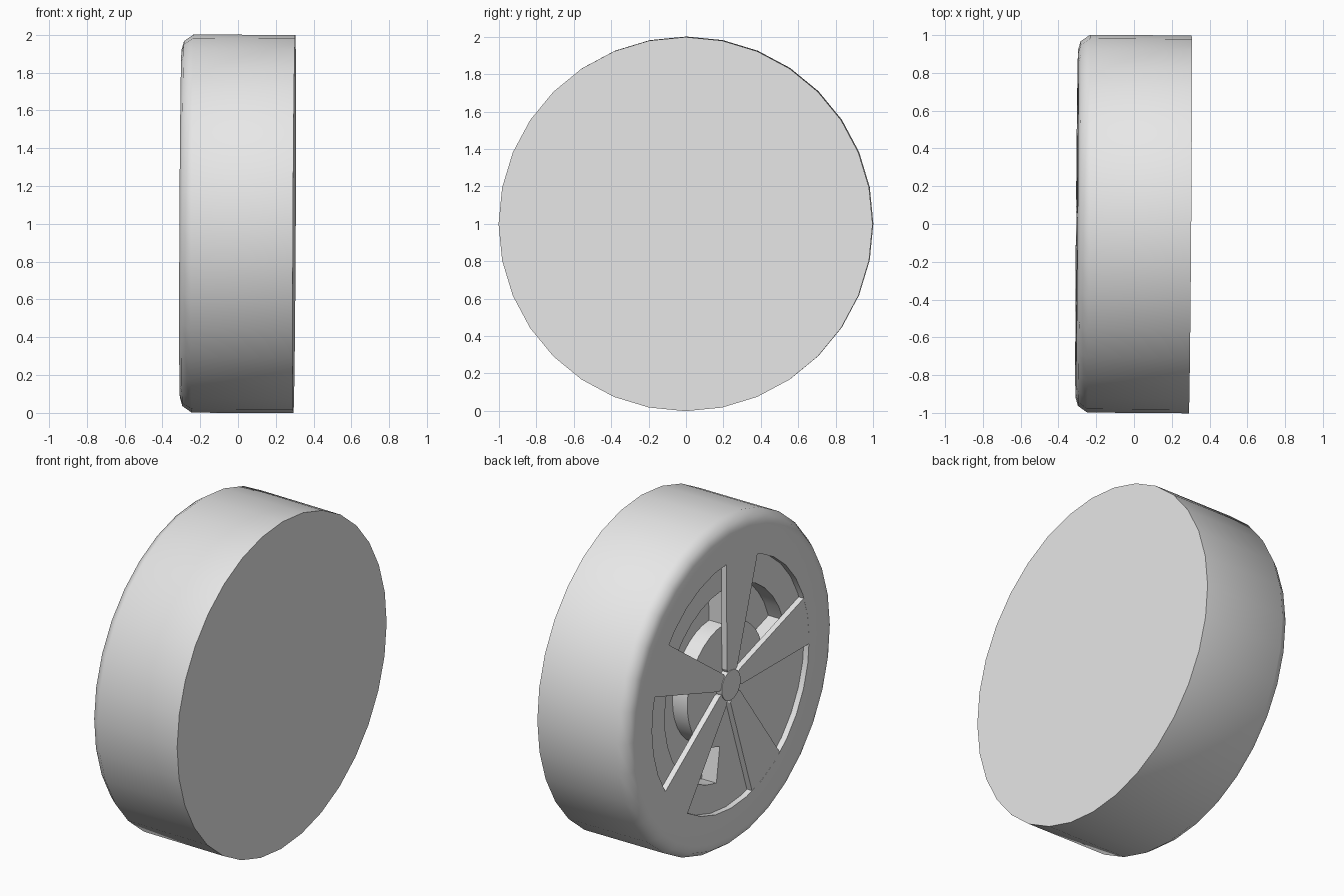
import bpy, bmesh
from math import sin, cos, radians
from mathutils import Matrix

cube = bpy.data.objects.get("Cube")
if cube:
    bpy.data.objects.remove(cube, do_unlink=True)

SIDES = 32
FACE = -0.303     # outer face of the wheel
PLATE = -0.268    # floor behind the spokes
DEEP = -0.168     # floor of the arc recesses
TILT = Matrix.Translation((0, 0, 1)) @ Matrix.Rotation(-0.0075, 4, 'Z') @ Matrix.Rotation(0.005, 4, 'Y')

grey = bpy.data.materials.new("light_grey")
grey.use_nodes = True
grey.diffuse_color = (0.8, 0.8, 0.8, 1)
grey.node_tree.nodes["Principled BSDF"].inputs["Base Color"].default_value = (0.8, 0.8, 0.8, 1)


def polar(x, r, deg):
    """Point on the wheel; the angle is counterclockwise seen from the outer face."""
    return (x, -r * cos(radians(deg)), r * sin(radians(deg)))


def finish(name, bm):
    bmesh.ops.recalc_face_normals(bm, faces=bm.faces)
    mesh = bpy.data.meshes.new(name)
    bm.to_mesh(mesh)
    bm.free()
    mesh.materials.append(grey)
    obj = bpy.data.objects.new(name, mesh)
    bpy.context.collection.objects.link(obj)
    obj.matrix_world = TILT
    return obj


def lathe(name, profile):
    """Closed solid turned from (x, radius) points, capped at both ends."""
    bm = bmesh.new()
    rings = [[bm.verts.new(polar(x, r, 360 * i / SIDES)) for i in range(SIDES)] for x, r in profile]
    for a, b in zip(rings, rings[1:]):
        for i in range(SIDES):
            j = (i + 1) % SIDES
            bm.faces.new((a[i], a[j], b[j], b[i]))
    bm.faces.new(rings[0])
    bm.faces.new(rings[-1])
    return finish(name, bm)


def prism(bm, outline, x0, x1):
    """Extrude an outline of (radius, angle) points along the axle."""
    a = [bm.verts.new(polar(x0, r, t)) for r, t in outline]
    b = [bm.verts.new(polar(x1, r, t)) for r, t in outline]
    n = len(outline)
    for i in range(n):
        j = (i + 1) % n
        bm.faces.new((a[i], a[j], b[j], b[i]))
    bm.faces.new(a)
    bm.faces.new(b)


def smooth(obj, angle):
    bpy.ops.object.select_all(action='DESELECT')
    obj.select_set(True)
    bpy.context.view_layer.objects.active = obj
    bpy.ops.object.shade_smooth_by_angle(angle=radians(angle))


# Tyre and rim: flat back, rounded outer shoulder, shallow round pocket
wheel = lathe("tyre_and_rim", [(0.298, 1), (-0.24, 1), (-0.29, 0.965), (FACE, 0.92),
                               (FACE, 0.75), (PLATE, 0.75)])

# Two arc recesses around the central drum
bm = bmesh.new()
for start, end, steps in ((92, 261, 16), (18, 70, 5)):
    angles = [start + (end - start) * i / steps for i in range(steps + 1)]
    outline = [(0.58, t) for t in angles] + [(0.365, t) for t in reversed(angles)]
    prism(bm, outline, FACE - 0.05, DEEP)
cutter = finish("recess_cutter", bm)
cutter.hide_render = True
cut = wheel.modifiers.new("recesses", 'BOOLEAN')
cut.operation = 'DIFFERENCE'
cut.solver = 'EXACT'
cut.object = cutter
bpy.context.view_layer.objects.active = wheel
bpy.ops.object.modifier_apply(modifier=cut.name)
bpy.data.objects.remove(cutter, do_unlink=True)
smooth(wheel, 40)

# Five tapered spokes
bm = bmesh.new()
for k in range(5):
    mid = 9 + 72 * k
    prism(bm, [(0.11, mid - 27), (0.755, mid - 11.5), (0.76, mid), (0.755, mid + 11.5),
               (0.11, mid + 27), (0.03, mid)], FACE + 0.0005, PLATE)
finish("spokes", bm)

# Small round hub cap
hub = lathe("hub_cap", [(PLATE, 0.09), (FACE - 0.004, 0.09)])
smooth(hub, 30)
